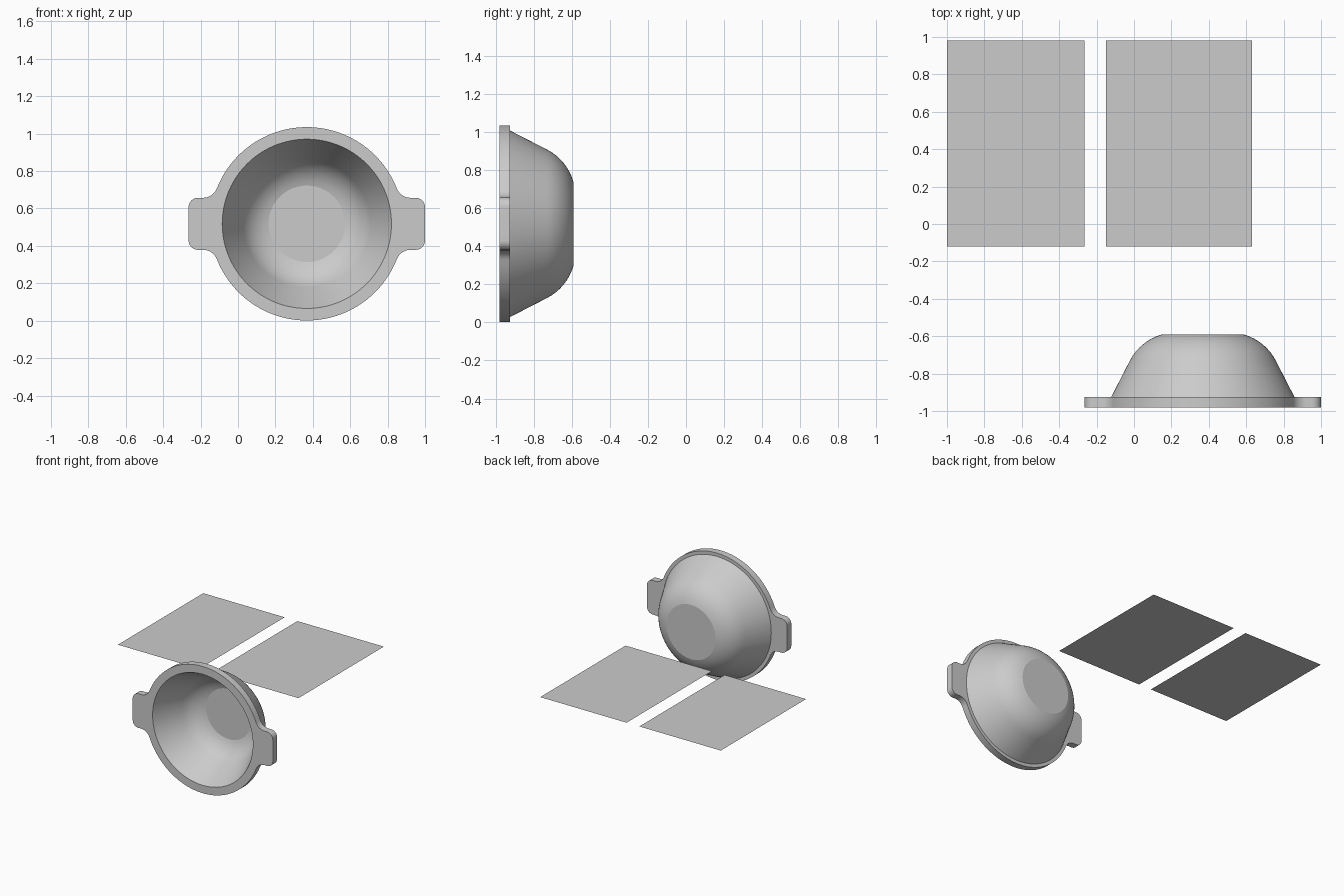
import bpy, bmesh
from math import sin, cos, atan2, hypot, radians, sqrt

cube = bpy.data.objects.get("Cube")
if cube:
    bpy.data.objects.remove(cube, do_unlink=True)

grey = bpy.data.materials.new("light_grey")
grey.use_nodes = True
colour = (0.6, 0.6, 0.6, 1)
grey.diffuse_color = colour
grey.node_tree.nodes["Principled BSDF"].inputs["Base Color"].default_value = colour

CX, CZ = 0.368, 0.518           # bowl axis
FRONT, BACK = -0.98, -0.925     # flange faces
RIM, HALF_LENGTH, HALF_TAB = 0.517, 0.632, 0.139
CORNER, FILLET = 0.05, 0.08
WALL = 0.056


def make_object(name, bm):
    mesh = bpy.data.meshes.new(name)
    bm.to_mesh(mesh)
    bm.free()
    mesh.materials.append(grey)
    obj = bpy.data.objects.new(name, mesh)
    bpy.context.collection.objects.link(obj)
    return obj


def arc(cx, cy, r, start, end, steps):
    angles = [start + (end - start) * i / steps for i in range(steps + 1)]
    return [(cx + r * cos(a), cy + r * sin(a)) for a in angles]


def flange_outline():
    """Round rim with a rounded tab on each side, mirrored from one quarter."""
    fz = HALF_TAB + FILLET
    fx = sqrt((RIM + FILLET) ** 2 - fz ** 2)
    meet = atan2(fz, fx)
    flat = HALF_TAB - CORNER
    quarter = [(HALF_LENGTH, 0), (HALF_LENGTH, flat / 2)]
    quarter += arc(HALF_LENGTH - CORNER, flat, CORNER, 0, radians(90), 10)
    quarter += arc(fx, fz, FILLET, radians(270), radians(180) + meet, 9)
    quarter += arc(0, 0, RIM, meet, radians(90), 26)[1:]
    half = quarter + [(-x, z) for x, z in reversed(quarter[:-1])]
    return half + [(x, -z) for x, z in reversed(half[1:-1])]


# Bowl with flange: every ring follows the directions of the outline points
outline = flange_outline()
directions = [(x / hypot(x, z), z / hypot(x, z)) for x, z in outline]
bm = bmesh.new()


def ring(points, y):
    return [bm.verts.new((CX + x, y, CZ + z)) for x, z in points]


def circle(radius, y):
    return ring([(radius * x, radius * z) for x, z in directions], y)


# Wall profile: straight cone, then a shoulder arc up to the flat floor
shoulder_r, shoulder_y, bend = 0.146, -0.855, 0.274
lean = radians(27)
outer = arc(shoulder_r, shoulder_y, bend, lean, radians(74), 8)
inner = arc(shoulder_r, shoulder_y, bend - WALL, lean, radians(74.5), 8)

rings = [circle(r, y) for r, y in reversed(inner)]
rings.append(circle(0.4525, FRONT))
rings.append(ring(outline, FRONT))
rings.append(ring(outline, BACK))
rings.append(circle(0.49, BACK))
rings += [circle(r, y) for r, y in outer]

count = len(outline)
for a, b in zip(rings, rings[1:]):
    for i in range(count):
        j = (i + 1) % count
        bm.faces.new((a[i], a[j], b[j], b[i]))
bm.faces.new(rings[0])
bm.faces.new(rings[-1])
bmesh.ops.recalc_face_normals(bm, faces=bm.faces)
bowl = make_object("bowl_with_flange", bm)

bpy.ops.object.select_all(action='DESELECT')
bowl.select_set(True)
bpy.context.view_layer.objects.active = bowl
bpy.ops.object.shade_smooth_by_angle(angle=radians(13))

# Two flat sheets level with the bowl axis
for name, x0, x1 in (("right_sheet", -1, -0.265), ("left_sheet", -0.15, 0.63)):
    bm = bmesh.new()
    corners = ((x0, -0.12), (x1, -0.12), (x1, 0.98), (x0, 0.98))
    bm.faces.new([bm.verts.new((x, y, CZ)) for x, y in corners])
    make_object(name, bm)
